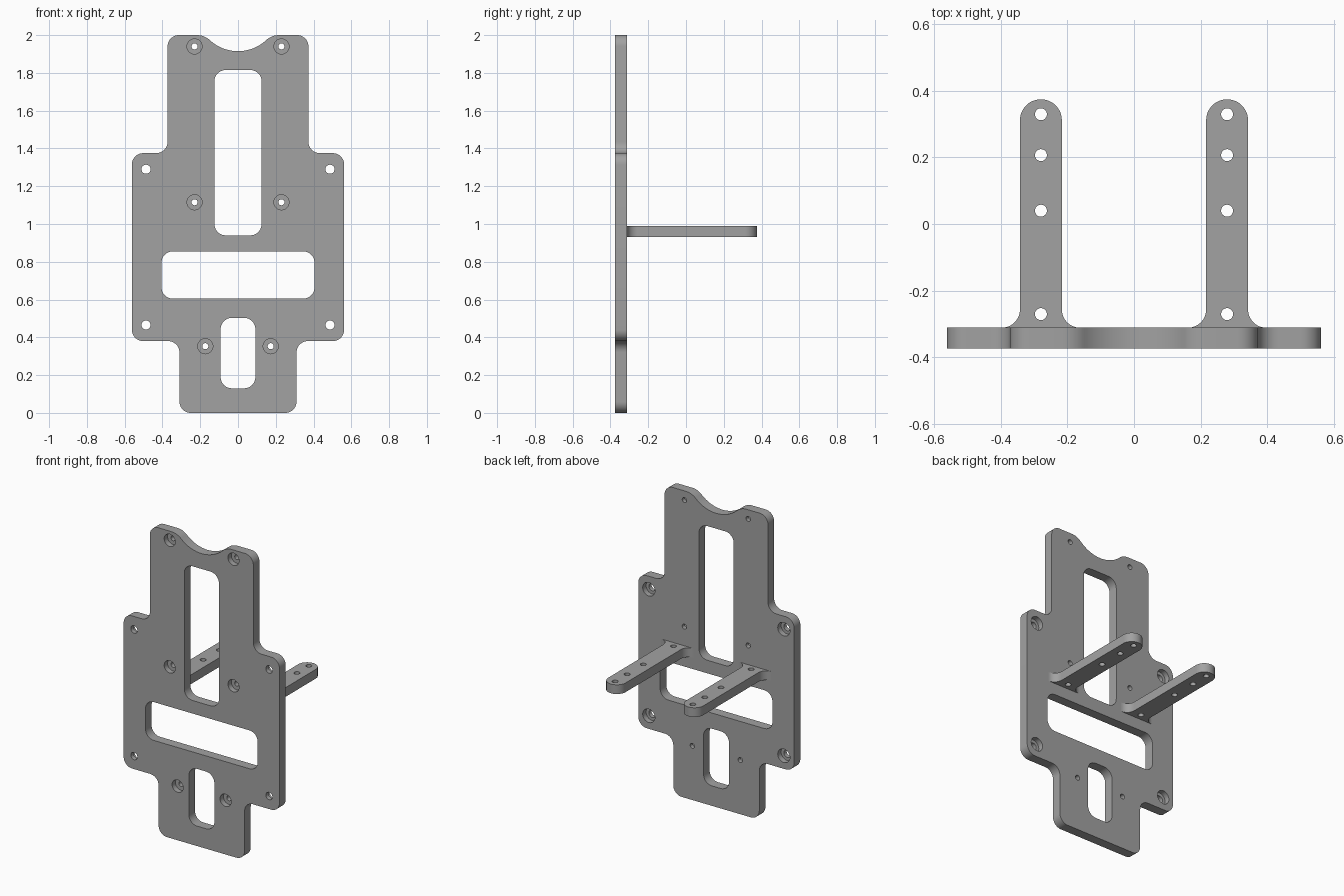
import bpy, bmesh
from math import sin, cos, pi, acos
from mathutils import Vector

cube = bpy.data.objects.get("Cube")
if cube:
    bpy.data.objects.remove(cube, do_unlink=True)

FRONT, BACK = -0.375, -0.312      # plate faces
ARM_LOW, ARM_HIGH = 0.93, 0.99    # arm thickness
ARM_X, ARM_HALF = 0.28, 0.063
TIP = 0.375

grey = bpy.data.materials.new("plain grey")
grey.use_nodes = True
colour = (0.36, 0.36, 0.36, 1)
grey.diffuse_color = colour
grey.node_tree.nodes["Principled BSDF"].inputs["Base Color"].default_value = colour


def arc(cx, cy, r, start, end, steps=12):
    return [(cx + r * cos(start + (end - start) * i / steps),
             cy + r * sin(start + (end - start) * i / steps)) for i in range(steps + 1)]


def circle(cx, cy, r):
    return arc(cx, cy, r, 0, 2 * pi, 32)[:-1]


def round_corner(x, y, sx, sy, r=0.06, steps=10):
    """Square corner at x, y; sx, sy point along the two edges leaving it."""
    pts = arc(0, 0, r, 0, pi / 2, steps)
    return [(x + sx * (r - a), y + sy * (r - b)) for a, b in pts]


def slot(half, low, high):
    right_low = round_corner(half, low, -1, 1)[::-1]
    right_high = round_corner(half, high, -1, -1)
    right = right_low + right_high
    return right + [(-x, z) for x, z in reversed(right)]


def solid(name, prisms):
    """Each prism is (outline, axis, low, high); axis is y or z."""
    bm = bmesh.new()
    for pts, axis, low, high in prisms:
        place = (lambda p, h: (p[0], h, p[1])) if axis == "y" else (lambda p, h: (p[0], p[1], h))
        face = bm.faces.new([bm.verts.new(place(p, low)) for p in pts])
        new = bmesh.ops.extrude_face_region(bm, geom=[face])["geom"]
        shift = Vector((0, high - low, 0)) if axis == "y" else Vector((0, 0, high - low))
        bmesh.ops.translate(bm, vec=shift, verts=[g for g in new if isinstance(g, bmesh.types.BMVert)])
    bmesh.ops.recalc_face_normals(bm, faces=bm.faces)
    mesh = bpy.data.meshes.new(name)
    bm.to_mesh(mesh)
    bm.free()
    mesh.materials.append(grey)
    obj = bpy.data.objects.new(name, mesh)
    bpy.context.collection.objects.link(obj)
    return obj


def activate(obj):
    bpy.ops.object.select_all(action="DESELECT")
    obj.select_set(True)
    bpy.context.view_layer.objects.active = obj


def cut(obj, prisms):
    cutter = solid("cutter", prisms)
    activate(obj)
    mod = obj.modifiers.new("cut", "BOOLEAN")
    mod.operation, mod.solver, mod.object = "DIFFERENCE", "EXACT", cutter
    bpy.ops.object.modifier_apply(modifier=mod.name)
    bpy.data.objects.remove(cutter, do_unlink=True)


def finish(obj):
    activate(obj)
    bpy.ops.object.shade_smooth_by_angle(angle=pi / 6)


# Stepped plate outline, right half from the bottom up
half = round_corner(0.31, 0, -1, 1)[::-1]
half += round_corner(0.31, 0.38, 1, -1)
half += round_corner(0.562, 0.38, -1, 1)[::-1]
half += round_corner(0.562, 1.375, -1, -1)
half += round_corner(0.373, 1.375, 1, 1)[::-1]
half += round_corner(0.373, 2, -1, -1)

# Scooped notch in the top edge, blended into the flats
R, blend, notch_z = 0.22, 0.1, 2.135
angle = acos((notch_z - 2 + blend) / (R + blend))
blend_x = (R + blend) * sin(angle)
half += arc(blend_x, 2 - blend, blend, pi / 2, pi / 2 + angle)
half += arc(0, notch_z, R, -pi / 2 + angle, -pi / 2, 14)[1:]
outline = half + [(-x, z) for x, z in reversed(half[:-1])]
plate = solid("mounting_plate", [(outline, "y", FRONT, BACK)])

# Windows and screw holes
front_screws = [(0.23, 1.94), (0.23, 1.115), (0.173, 0.353)]
back_screws = [(0.487, 1.29), (0.487, 0.465)]
through = [slot(0.125, 0.94, 1.815), slot(0.405, 0.605, 0.855), slot(0.092, 0.13, 0.503)]
recesses = []
for side in (-1, 1):
    for x, z in front_screws:
        through.append(circle(side * x, z, 0.016))
        recesses.append((circle(side * x, z, 0.04), "y", FRONT - 0.05, FRONT + 0.035))
    for x, z in back_screws:
        through.append(circle(side * x, z, 0.024))
        recesses.append((circle(side * x, z, 0.044), "y", BACK - 0.035, BACK + 0.05))
cut(plate, [(pts, "y", FRONT - 0.1, BACK + 0.1) for pts in through])
cut(plate, recesses)
finish(plate)

# Rear arms with flared roots, round tips and a row of holes
FLARE = 0.055
for side, label in ((1, "left"), (-1, "right")):
    edge = [(ARM_HALF + FLARE, BACK - 0.006)]
    edge += arc(ARM_HALF + FLARE, BACK + FLARE, FLARE, -pi / 2, -pi)
    edge += arc(0, TIP - ARM_HALF, ARM_HALF, 0, pi / 2)
    pts = edge + [(-x, y) for x, y in reversed(edge[:-1])]
    pts = [(x + side * ARM_X, y) for x, y in pts]
    arm = solid(label + "_arm", [(pts, "z", ARM_LOW, ARM_HIGH)])
    cut(arm, [(circle(side * ARM_X, y, 0.018), "z", ARM_LOW - 0.1, ARM_HIGH + 0.1)
              for y in (0.33, 0.207, 0.04, -0.271)])
    finish(arm)
